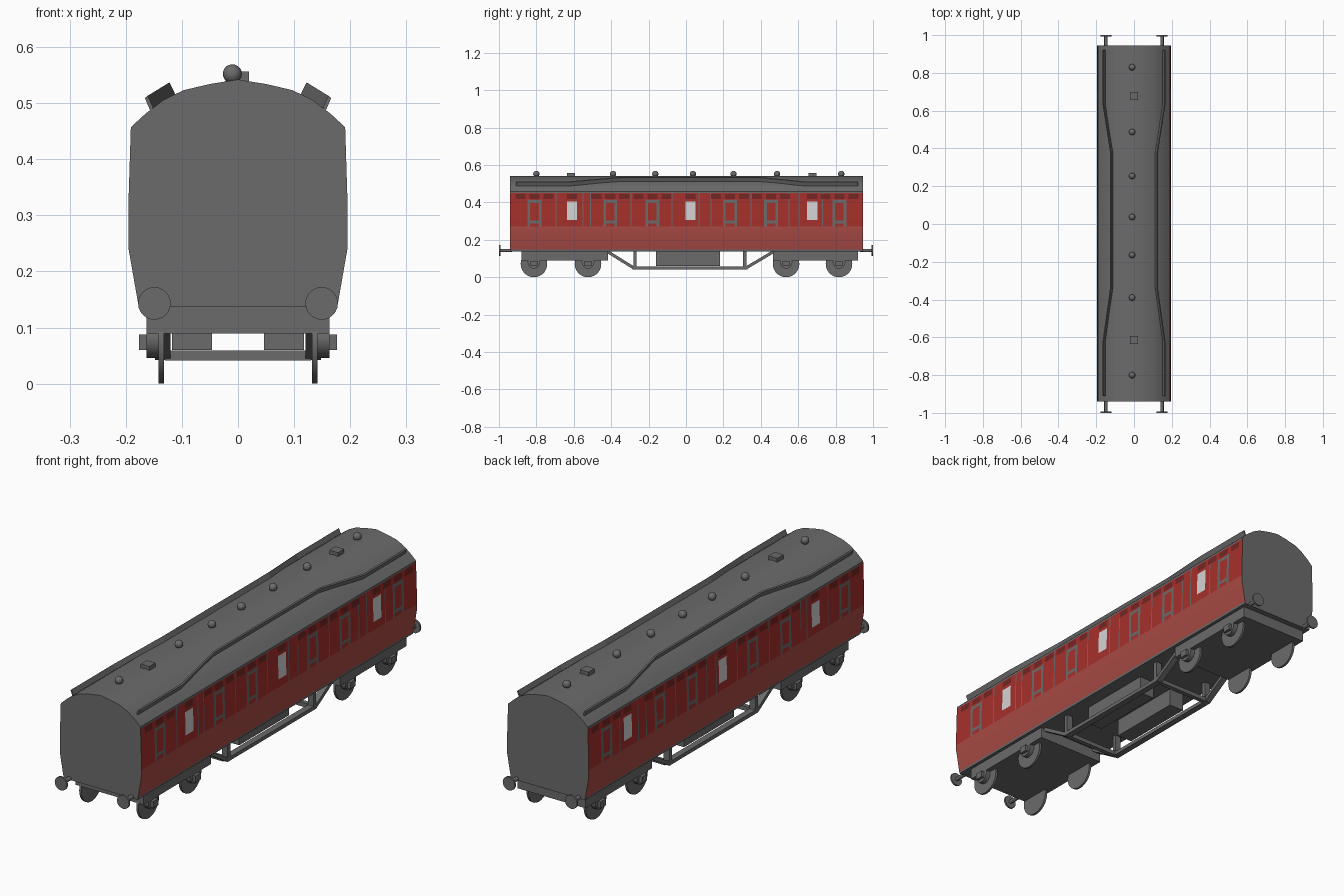
import bpy, bmesh, math
from mathutils import Vector, Matrix

if "Cube" in bpy.data.objects:
    bpy.data.objects.remove(bpy.data.objects["Cube"])


def material(name, r, g, b):
    m = bpy.data.materials.new(name)
    m.diffuse_color = (r, g, b, 1)
    m.use_nodes = True
    m.node_tree.nodes["Principled BSDF"].inputs["Base Color"].default_value = m.diffuse_color
    return m


GREY = material("grey", 0.147, 0.147, 0.147)
RED = material("red", 0.38, 0.030, 0.024)
PALE = material("pale_red", 0.39, 0.068, 0.058)
DARK = material("dark_red", 0.17, 0.020, 0.017)
PANE = material("frosted_pane", 0.66, 0.66, 0.66)


def finish(name, bm, mats=(GREY,), smooth=None):
    bmesh.ops.recalc_face_normals(bm, faces=bm.faces)
    me = bpy.data.meshes.new(name)
    bm.to_mesh(me)
    bm.free()
    ob = bpy.data.objects.new(name, me)
    bpy.context.collection.objects.link(ob)
    for m in mats:
        me.materials.append(m)
    if smooth:
        bpy.ops.object.select_all(action='DESELECT')
        ob.select_set(True)
        bpy.context.view_layer.objects.active = ob
        bpy.ops.object.shade_smooth_by_angle(angle=math.radians(smooth))
    return ob


def loft(bm, rings):
    """Skin a list of equal-length closed rings and cap both ends."""
    rows = [[bm.verts.new(p) for p in ring] for ring in rings]
    n = len(rows[0])
    for a, b in zip(rows, rows[1:]):
        for i in range(n):
            bm.faces.new((a[i], a[(i + 1) % n], b[(i + 1) % n], b[i]))
    bm.faces.new(rows[0])
    bm.faces.new(rows[-1])


def box(name, x0, x1, y0, y1, z0, z1):
    bm = bmesh.new()
    loft(bm, [[(x0, y0, z), (x1, y0, z), (x1, y1, z), (x0, y1, z)] for z in (z0, z1)])
    return finish(name, bm)


def cylinder(name, p, q, r, sides=24):
    p, q = Vector(p), Vector(q)
    rot = (q - p).to_track_quat('Z', 'Y').to_matrix().to_4x4()
    bm = bmesh.new()
    bmesh.ops.create_cone(bm, cap_ends=True, segments=sides, radius1=r, radius2=r,
                          depth=(q - p).length, matrix=Matrix.Translation((p + q) / 2) @ rot)
    return finish(name, bm, smooth=35)


def beam(name, p, q, x0, x1, t):
    """Flat bar between two (y, z) points, t thick, spanning x0..x1."""
    p, q = Vector(p), Vector(q)
    d = (q - p).normalized()
    n = Vector((-d.y, d.x)) * t / 2
    bm = bmesh.new()
    loft(bm, [[(x, c.x, c.y) for c in (p + n, q + n, q - n, p - n)] for x in (x0, x1)])
    return finish(name, bm)


# Painted layout of the sides: rectangles (y0, y1, z0, z1, material index)
DOORS = (-0.81, -0.405, -0.18, 0.235, 0.455, 0.82)
PANES = (-0.61, 0.025, 0.675)
SEAMS = (-0.695, -0.55, -0.51, -0.294, -0.075, 0.07, 0.134, 0.348, 0.55, 0.604, 0.73)
rects = [(s - 0.003, s + 0.003, 0.27, 0.449, 0) for s in SEAMS]
for d in DOORS:
    rects += [(d + k * 0.03 - 0.007, d + k * 0.03 + 0.007, 0.27, 0.415, 0) for k in (-1, 1)]
    rects += [(d - 0.03, d + 0.03, z, z + 0.014, 0) for z in (0.288, 0.398)]
    rects += [(d + k * 0.075 - 0.027, d + k * 0.075 + 0.027, 0.418, 0.445, 3) for k in (-1, 0, 1)]
for w in PANES:
    rects += [(w - 0.027, w + 0.027, 0.305, 0.405, 4), (w - 0.027, w + 0.027, 0.418, 0.445, 3)]

# Carriage body: extruded cross-section, cut along the painted edges
half = [(0.177, 0.137), (0.195, 0.24), (0.195, 0.33), (0.191, 0.457), (0.165, 0.481),
        (0.132, 0.506), (0.097, 0.523), (0.05, 0.534)]
profile = half + [(0, 0.542)] + [(-x, z) for x, z in reversed(half)]
bm = bmesh.new()
loft(bm, [[(x, y, z) for x, z in profile] for y in (-0.94, 0.945)])
ycuts = sorted({round(v, 4) for r in rects for v in r[:2]})
zcuts = sorted({round(v, 4) for r in rects for v in r[2:4]} | {0.147, 0.27, 0.449})
for cuts, axis in ((ycuts, Vector((0, 1, 0))), (zcuts, Vector((0, 0, 1)))):
    for c in cuts:
        bmesh.ops.bisect_plane(bm, geom=bm.verts[:] + bm.edges[:] + bm.faces[:],
                               plane_co=axis * c, plane_no=axis)
bm.normal_update()
for f in bm.faces:
    c = f.calc_center_median()
    if abs(f.normal.x) < 0.5 or not 0.147 < c.z < 0.449:
        continue
    f.material_index = 2 if c.z < 0.27 else 1
    for y0, y1, z0, z1, m in rects:
        if y0 < c.y < y1 and z0 < c.z < z1:
            f.material_index = m
finish("carriage_body", bm, (GREY, RED, PALE, DARK, PANE), smooth=20)

# Roof ventilators and hatches
for y in (0.83, 0.487, 0.254, 0.037, -0.164, -0.39, -0.80):
    bm = bmesh.new()
    bmesh.ops.create_uvsphere(bm, u_segments=16, v_segments=10, radius=0.017,
                              matrix=Matrix.Translation((-0.01, y, 0.552)))
    finish("roof_ventilator", bm, smooth=40)
for y in (0.677, -0.614):
    box("roof_hatch", -0.022, 0.02, y - 0.021, y + 0.021, 0.535, 0.556)

for s in (-1, 1):
    # Roof rain strip, stepping up towards the middle of the carriage
    low = [(0.151, 0.492), (0.157, 0.488), (0.166, 0.509), (0.161, 0.513)]
    high = [(x - 0.039, z + 0.024) for x, z in low]
    bm = bmesh.new()
    path = ((-0.91, low), (-0.62, low), (-0.34, high), (0.38, high), (0.63, low), (0.92, low))
    loft(bm, [[(s * x, y, z) for x, z in sec] for y, sec in path])
    finish("rain_strip", bm)

    # Truss under the floor
    a, b = sorted((s * 0.12, s * 0.148))
    beam("truss_bottom", (-0.283, 0.05), (0.325, 0.05), a, b, 0.016)
    beam("truss_diagonal", (-0.417, 0.135), (-0.28, 0.05), a, b, 0.016)
    beam("truss_diagonal", (0.465, 0.135), (0.322, 0.05), a, b, 0.016)
    for y in (-0.273, 0.315):
        box("truss_post", a, b, y - 0.009, y + 0.009, 0.045, 0.14)

    # Equipment box
    a, b = sorted((s * 0.046, s * 0.118))
    box("equipment_box", a, b, -0.16, 0.182, 0.06, 0.14)

    # Buffers
    for e in (-1, 1):
        cylinder("buffer_shaft", (s * 0.149, e * 0.93, 0.143), (s * 0.149, e * 0.995, 0.143), 0.009, 12)
        cylinder("buffer_head", (s * 0.149, e * 0.992, 0.143), (s * 0.149, e, 0.143), 0.029, 24)

    # Wheels, hubs and axle boxes
    for y in (-0.813, -0.524, 0.535, 0.818):
        cylinder("wheel", (s * 0.132, y, 0.071), (s * 0.142, y, 0.071), 0.071, 28)
        cylinder("wheel_hub", (s * 0.14, y, 0.08), (s * 0.163, y, 0.08), 0.034, 16)
        a, b = sorted((s * 0.15, s * 0.176))
        box("axle_box", a, b, y - 0.018, y + 0.018, 0.06, 0.088)

# Truss cross bars and bogie frames
for y in (-0.277, 0.32):
    box("truss_cross_bar", -0.13, 0.13, y - 0.01, y + 0.01, 0.041, 0.059)
for y0, y1 in ((-0.88, -0.417), (0.465, 0.92)):
    box("bogie_frame", -0.163, 0.163, y0, y1, 0.089, 0.139)
